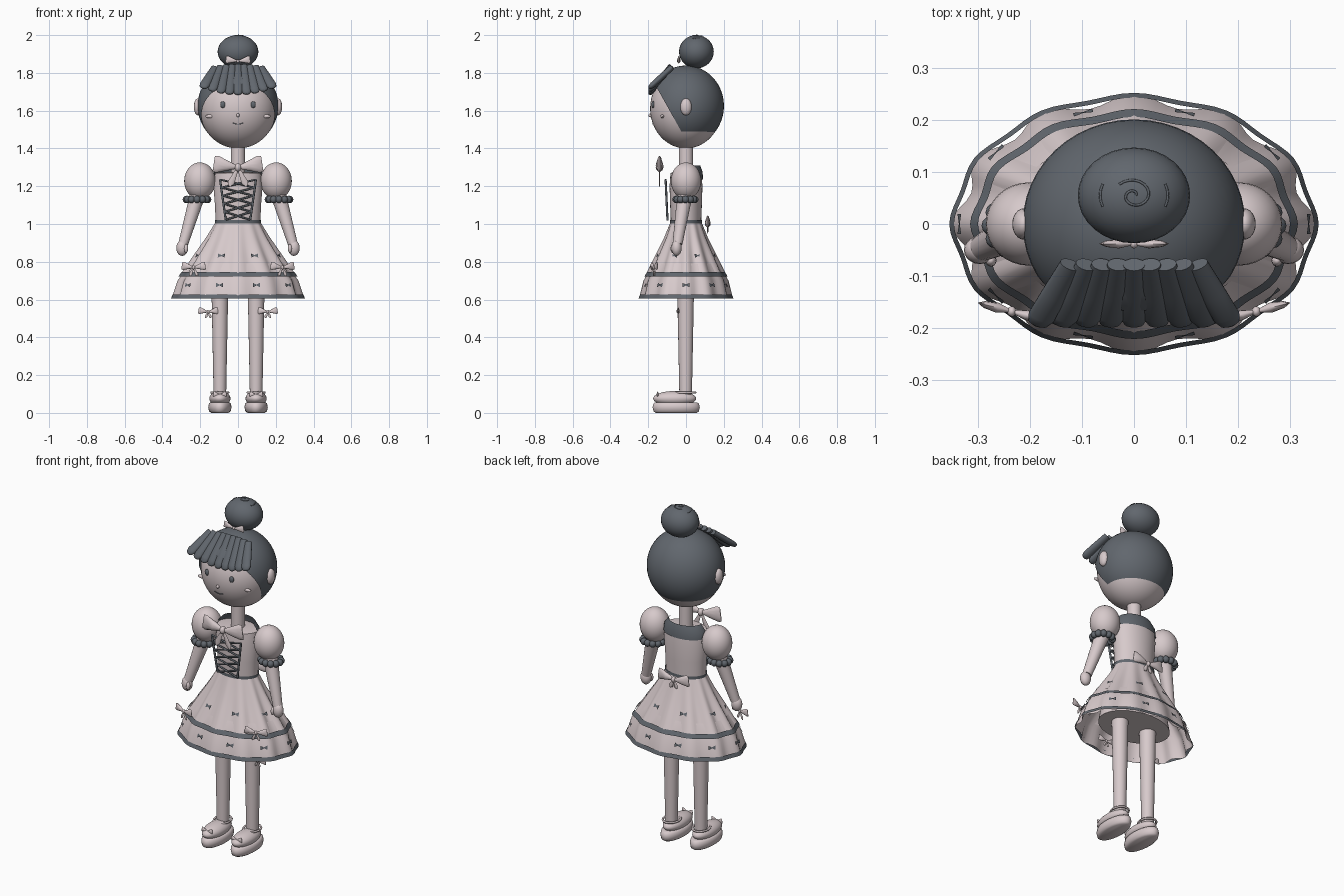
import bpy, bmesh
from math import sin, cos, pi, sqrt, atan2
from mathutils import Matrix, Vector

if "Cube" in bpy.data.objects:
    bpy.data.objects.remove(bpy.data.objects["Cube"])


def material(name, rgb):
    m = bpy.data.materials.new(name)
    m.use_nodes = True
    m.diffuse_color = (*rgb, 1)
    m.node_tree.nodes["Principled BSDF"].inputs["Base Color"].default_value = (*rgb, 1)
    return m


PALE = material("pale_rose", (0.68, 0.59, 0.60))
DARK = material("slate_grey", (0.12, 0.135, 0.155))


def finish(name, bm, mat, smooth=True):
    me = bpy.data.meshes.new(name)
    bm.to_mesh(me)
    bm.free()
    me.materials.append(mat)
    ob = bpy.data.objects.new(name, me)
    bpy.context.collection.objects.link(ob)
    if smooth:
        bpy.ops.object.select_all(action='DESELECT')
        ob.select_set(True)
        bpy.context.view_layer.objects.active = ob
        bpy.ops.object.shade_smooth_by_angle(angle=0.8)
    return ob


def ball(name, c, r, mat, cut=None, seg=32):
    """Ellipsoid, optionally trimmed by a (point, normal) plane."""
    bm = bmesh.new()
    M = Matrix.Translation(c) @ Matrix.Diagonal((*r, 1))
    bmesh.ops.create_uvsphere(bm, u_segments=seg, v_segments=seg // 2, radius=1, matrix=M)
    if cut:
        bmesh.ops.bisect_plane(bm, geom=bm.verts[:] + bm.edges[:] + bm.faces[:],
                               plane_co=cut[0], plane_no=cut[1], clear_inner=True)
    return finish(name, bm, mat)


def fold_scale(a, amount):
    return 1 - amount * (1 - cos(12 * a)) / 2


def loft(name, rings, mat, M=Matrix(), n=24, cap=True, cut=None):
    """Skin elliptical rings (z, rx, ry[, fold]) along local z."""
    bm = bmesh.new()
    rows = []
    for z, rx, ry, *fold in rings:
        row = []
        for i in range(n):
            a = 2 * pi * i / n
            k = fold_scale(a, fold[0]) if fold else 1
            row.append(bm.verts.new(M @ Vector((rx * k * cos(a), ry * k * sin(a), z))))
        rows.append(row)
    for lo, hi in zip(rows, rows[1:]):
        for i in range(n):
            j = (i + 1) % n
            bm.faces.new((lo[i], lo[j], hi[j], hi[i]))
    if cap:
        bm.faces.new(rows[0])
        bm.faces.new(rows[-1])
        bmesh.ops.recalc_face_normals(bm, faces=bm.faces[:])
    if cut:
        bmesh.ops.bisect_plane(bm, geom=bm.verts[:] + bm.edges[:] + bm.faces[:],
                               plane_co=cut[0], plane_no=cut[1], clear_inner=True)
    return finish(name, bm, mat)


def frame(p, d, ref=(1, 0, 0)):
    """Matrix at p with z along d and x as close to ref as possible."""
    z = Vector(d).normalized()
    x = Vector(ref)
    x = (x - z * x.dot(z)).normalized()
    R = Matrix((x, z.cross(x), z)).transposed().to_4x4()
    return Matrix.Translation(p) @ R


def rod(name, p, q, r0, r1, mat, n=20):
    d = Vector(q) - Vector(p)
    return loft(name, [(0, r0, r0), (d.length, r1, r1)], mat, frame(p, d, (0.3, 1, 0.1)), n)


def wire(name, pts, r, mat):
    cu = bpy.data.curves.new(name, 'CURVE')
    cu.dimensions = '3D'
    cu.bevel_depth = r
    cu.bevel_resolution = 1
    sp = cu.splines.new('POLY')
    sp.points.add(len(pts) - 1)
    for pt, co in zip(sp.points, pts):
        pt.co = (*co, 1)
    cu.materials.append(mat)
    ob = bpy.data.objects.new(name, cu)
    bpy.context.collection.objects.link(ob)


def bow(name, loc, yaw, w, h, tail=0.0):
    """Ribbon bow facing local -y: half width w, half height h."""
    B = Matrix.Translation(loc) @ Matrix.Rotation(yaw, 4, 'Z')
    shape = [(0.05, 0.2, 0.15), (0.45, 0.6, 0.45), (0.85, 1, 0.3), (1, 0.9, 0.05)]
    for s in (-1, 1):
        loft(name + "_loop", [(w * t, h * a, h * b) for t, a, b in shape], PALE,
             B @ frame((0, 0, 0), (s, 0, 0.15), (0, 0, 1)), 12)
        if tail:
            loft(name + "_tail", [(0, h * 0.12, 0.003), (tail * 0.8, h * 0.4, 0.003), (tail, h * 0.1, 0.002)],
                 PALE, B @ frame((0, 0, 0), (s * 0.45, 0, -1)), 8)
    ball(name + "_knot", loc, (h * 0.38, h * 0.45, h * 0.5), PALE, seg=16)


# Head and face
HC, HR = Vector((0, 0, 1.612)), Vector((0.203, 0.19, 0.212))


def face_point(x, z, off=0.0):
    k = 1 - (x / HR.x) ** 2 - ((z - HC.z) / HR.z) ** 2
    return Vector((x, -HR.y * sqrt(k) - off, z))


ball("head", HC, HR, PALE, seg=48)
ball("nose", face_point(0, 1.575), (0.009, 0.012, 0.01), PALE, seg=16)
wire("mouth", [face_point(x * 0.007, 1.528 + 0.00045 * x * x, 0.001) for x in range(-4, 5)], 0.0025, DARK)
for s in (-1, 1):
    ball("eye", face_point(s * 0.08, 1.632), (0.014, 0.009, 0.018), DARK, seg=20)
    ball("cheek", face_point(s * 0.147, 1.57), (0.026, 0.009, 0.01), PALE, seg=20)
    ball("ear", (s * 0.212, 0, 1.62), (0.022, 0.03, 0.045), PALE, seg=24)

# Hair shell, bun with swirl, and fringe
ball("hair", (0, 0, 1.625), (0.214, 0.201, 0.214), DARK, ((0, 0.02, 1.41), (0, 1, 0.56)), 48)
BUN, BR = Vector((0, 0.055, 1.912)), (0.108, 0.092, 0.088)
ball("bun", BUN, BR, DARK)


def bun_point(a, r):
    return BUN + Vector((BR[0] * r * cos(a), BR[1] * r * sin(a), BR[2] * sqrt(1 - r * r)))


wire("bun_swirl", [bun_point(0.3 * i, 0.03 + 0.011 * i) for i in range(30)], 0.0025, DARK)
for a0 in (-0.4, pi - 0.4):
    wire("bun_strand", [bun_point(a0 + 0.1 * i, 0.6) for i in range(9)], 0.0025, DARK)
bow("bun_bow", (0, -0.038, 1.862), 0, 0.065, 0.02)
for i in range(-4, 5):
    u = i / 4
    p = Vector((0.122 * u, -0.078, 1.838 - 0.012 * u * u))
    q = Vector((0.187 * u, -0.195, 1.685 + 0.035 * u * u))
    L = (q - p).length
    loft("fringe_lock", [(0, 0.021, 0.015), (L * 0.5, 0.025, 0.016), (L * 0.85, 0.027, 0.015),
                         (L * 0.96, 0.02, 0.011), (L, 0.008, 0.004)], DARK, frame(p, q - p), 16)

# Neck, bodice and back collar
rod("neck", (0, 0, 1.2), (0, 0, 1.43), 0.038, 0.038, PALE)
loft("bodice", [(1.0, 0.118, 0.08), (1.1, 0.122, 0.084), (1.2, 0.13, 0.087), (1.27, 0.122, 0.082),
                (1.275, 0.07, 0.06)], PALE, n=48)
loft("back_collar", [(1.235, 0.132, 0.09), (1.275, 0.127, 0.088), (1.31, 0.1, 0.075)], DARK, n=48,
     cap=False, cut=((0, 0, 1.3), (0, 1, 0)))
loft("waist_band", [(1.003, 0.123, 0.086), (1.02, 0.123, 0.086)], DARK, n=48, cap=False)

# Laced front
STEPS = 5


def lace_point(s, t):
    return Vector((s * (0.065 + 0.03 * t), -0.098 - 0.01 * t, 1.022 + 0.213 * t))


for s in (-1, 1):
    rod("lace_rail", lace_point(s, 0), lace_point(s, 1), 0.006, 0.006, DARK, 8)
    for i in range(STEPS):
        rod("lace", lace_point(s, i / STEPS), lace_point(-s, (i + 1) / STEPS), 0.005, 0.005, DARK, 8)
bow("chest_bow", (0, -0.14, 1.3), 0, 0.13, 0.045, 0.11)
bow("back_bow", (0, 0.115, 1.0), pi, 0.1, 0.033, 0.055)

# Skirt tiers: folds deepen towards the hem
UPPER = [(1.015, 0.116, 0.08, 0), (0.93, 0.168, 0.115, 0.06), (0.83, 0.238, 0.165, 0.1), (0.722, 0.312, 0.218, 0.1)]
LOWER = [(0.79, 0.255, 0.175, 0.04), (0.7, 0.32, 0.225, 0.06), (0.605, 0.352, 0.249, 0.08)]
for name, tier, top, up in (("upper", UPPER, 0.745, 0.012), ("lower", LOWER, 0.626, 0.006)):
    loft(name + "_skirt", tier, PALE, n=96, cap=False)
    z, rx, ry, f = tier[-1]
    loft(name + "_hem_band", [(z, rx + 0.003, ry + 0.003, f / 3), (top, rx - up, ry - up, f / 3)],
         DARK, n=96, cap=False)
loft("petticoat", [(0.66, 0.215, 0.15), (0.8, 0.19, 0.13), (0.95, 0.12, 0.08)], PALE, n=48)


def skirt_motifs(name, row, count, lean):
    z, rx, ry, f = row
    for i in range(count):
        a = 2 * pi * (i + 0.5) / count + pi / 2
        k = fold_scale(a, f)
        yaw = atan2(sin(a) / ry, cos(a) / rx) + pi / 2
        M = (Matrix.Translation((rx * k * cos(a), ry * k * sin(a), z))
             @ Matrix.Rotation(yaw, 4, 'Z') @ Matrix.Rotation(-lean, 4, 'X'))
        bm = bmesh.new()
        for s in (-1, 1):
            corners = ((0, -0.003), (s * 0.019, -0.012), (s * 0.019, 0.012), (0, 0.003))
            bm.faces.new([bm.verts.new(M @ Vector((x, -0.006, h))) for x, h in corners])
        bmesh.ops.solidify(bm, geom=bm.faces[:], thickness=0.004)
        finish(name, bm, DARK, False)


skirt_motifs("upper_motif", UPPER[2], 8, 0.5)
skirt_motifs("lower_motif", (0.675, 0.33, 0.232, 0.06), 10, 0.3)

# Arms, legs, shoes and side ribbons
for s in (-1, 1):
    ball("puff_sleeve", (s * 0.202, 0, 1.228), (0.083, 0.08, 0.098), PALE)
    for i in range(12):
        a = 2 * pi * i / 12
        ball("cuff_bead", (s * 0.217 + 0.057 * cos(a), -0.003 + 0.05 * sin(a), 1.13), (0.019, 0.019, 0.02),
             DARK, seg=12)
    rod("arm", (s * 0.212, -0.005, 1.16), (s * 0.29, -0.045, 0.895), 0.041, 0.026, PALE)
    ball("hand", (s * 0.296, -0.05, 0.873), (0.031, 0.027, 0.042), PALE, seg=20)
    ball("thumb", (s * 0.275, -0.07, 0.87), (0.011, 0.012, 0.024), PALE, seg=12)
    X = s * 0.096
    rod("leg", (X, -0.002, 0.08), (X, -0.002, 0.68), 0.033, 0.045, PALE, 28)
    side = Matrix.Translation((X, -0.052, 0))
    loft("shoe_sole", [(0, 0.046, 0.108), (0.008, 0.057, 0.12), (0.03, 0.062, 0.125), (0.05, 0.058, 0.12),
                       (0.056, 0.05, 0.11)], PALE, side, 36)
    ball("shoe_upper", (X, -0.06, 0.076), (0.056, 0.114, 0.04), PALE)
    wire("shoe_strap", [(X + 0.045 * cos(a * pi / 8), -0.005 - 0.055 * sin(a * pi / 8), 0.108)
                        for a in range(17)], 0.006, PALE)
    bow("shoe_bow", (X, -0.15, 0.095), 0, 0.035, 0.014)
    bow("knee_bow", (s * 0.158, -0.042, 0.535), 0, 0.052, 0.018, 0.035)
    bow("skirt_bow", (s * 0.235, -0.168, 0.77), s * 0.25, 0.065, 0.022, 0.05)
